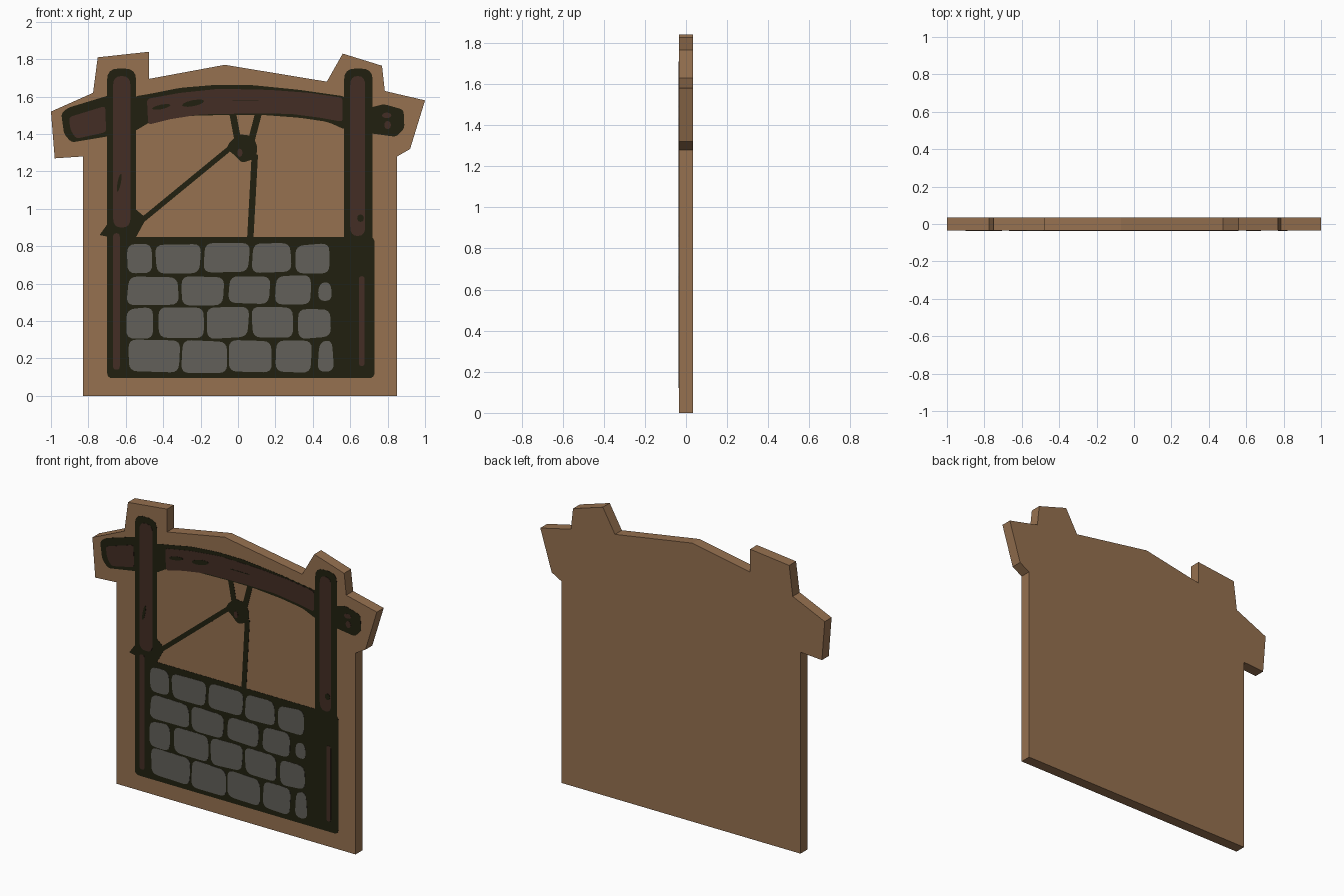
import bpy, bmesh, math, random
from mathutils import Vector

if "Cube" in bpy.data.objects:
    bpy.data.objects.remove(bpy.data.objects["Cube"])

random.seed(4)
FRONT = -0.034          # front face of the board
LAYER = 0.0012          # thickness of one painted layer


def material(name, rgb):
    m = bpy.data.materials.new(name)
    m.diffuse_color = (*rgb, 1)
    m.use_nodes = True
    m.node_tree.nodes["Principled BSDF"].inputs["Base Color"].default_value = m.diffuse_color
    return m


BOARD = material("light wood", (0.305, 0.165, 0.080))
INK = material("dark outline", (0.0152, 0.0144, 0.0052))
WOOD = material("dark wood", (0.056, 0.026, 0.018))
STONE = material("grey stone", (0.122, 0.115, 0.100))


def rounded(points, r, steps=4):
    """Round every corner of an outline with a small curve."""
    pts = [Vector(p) for p in points]
    out = []
    for i, p in enumerate(pts):
        a, b = pts[i - 1] - p, pts[(i + 1) % len(pts)] - p
        p0 = p + a.normalized() * min(r, a.length * 0.48)
        p1 = p + b.normalized() * min(r, b.length * 0.48)
        for k in range(steps + 1):
            t = k / steps
            out.append(p0 * (1 - t) ** 2 + p * 2 * t * (1 - t) + p1 * t * t)
    return out


def slab(name, outlines, y0, y1, mat):
    """Extrude x/z outlines from y0 (front) to y1 (back) as one object."""
    bm = bmesh.new()
    for pts in outlines:
        face = bm.faces.new([bm.verts.new((p[0], y0, p[1])) for p in pts])
        ext = bmesh.ops.extrude_face_region(bm, geom=[face], use_keep_orig=True)
        moved = [v for v in ext["geom"] if isinstance(v, bmesh.types.BMVert)]
        bmesh.ops.translate(bm, verts=moved, vec=(0, y1 - y0, 0))
    bmesh.ops.recalc_face_normals(bm, faces=bm.faces)
    bmesh.ops.triangulate(bm, faces=[f for f in bm.faces if len(f.verts) > 4])
    me = bpy.data.meshes.new(name)
    bm.to_mesh(me)
    bm.free()
    me.materials.append(mat)
    ob = bpy.data.objects.new(name, me)
    bpy.context.collection.objects.link(ob)


def paint(name, level, mat, *outlines):
    slab(name, outlines, FRONT - level * LAYER, FRONT, mat)


def rect(x0, x1, z0, z1, r=0.04, jitter=0.0):
    j = lambda: random.uniform(-jitter, jitter)
    corners = [(x0, z0), (x1, z0), (x1, z1), (x0, z1)]
    return rounded([(x + j(), z + j()) for x, z in corners], r)


def stroke(a, b, w):
    a, b = Vector(a), Vector(b)
    d = (b - a).normalized()
    n = Vector((-d.y, d.x)) * w / 2
    return [a + n, b + n, b - n, a - n]


def ellipse(x, z, rx, rz, tilt=0.0):
    pts = []
    for k in range(12):
        t = k * math.tau / 12
        u, v = rx * math.cos(t), rz * math.sin(t)
        pts.append((x + u * math.cos(tilt) - v * math.sin(tilt),
                    z + u * math.sin(tilt) + v * math.cos(tilt)))
    return pts


# Cut-out board
slab("board", [[
    (-.83, 0), (.85, 0), (.85, 1.28), (.92, 1.32), (1, 1.58), (.785, 1.63),
    (.77, 1.765), (.56, 1.83), (.475, 1.68), (-.07, 1.77), (-.475, 1.695),
    (-.475, 1.84), (-.75, 1.81), (-.775, 1.62), (-1, 1.52), (-.98, 1.27),
    (-.83, 1.28)]], FRONT, 0.035, BOARD)

# Dark outlines
paint("wall_outline", 1, INK, rect(-.70, .73, .095, .85, .03))
paint("post_outlines", 1, INK,
      rect(-.70, -.545, .20, 1.75, .06), rect(.567, .72, .70, 1.75, .06))
paint("beam_outline", 1, INK, rounded([
    (-.56, 1.60), (-.47, 1.615), (-.31, 1.647), (-.12, 1.663), (.06, 1.663),
    (.33, 1.636), (.58, 1.60), (.58, 1.42), (.48, 1.465), (.33, 1.487),
    (.12, 1.503), (-.04, 1.503), (-.26, 1.497), (-.47, 1.465), (-.56, 1.41)], .03))
paint("beam_end_outlines", 1, INK,
      rounded([(-.945, 1.51), (-.91, 1.54), (-.68, 1.61), (-.68, 1.39),
               (-.89, 1.355), (-.93, 1.40)], .02),
      rounded([(.70, 1.54), (.78, 1.56), (.885, 1.53), (.89, 1.43),
               (.845, 1.385), (.70, 1.405)], .02))

# Rope, knot and loop
paint("ropes", 1, INK,
      stroke((-.03, 1.335), (-.56, .90), .028),
      stroke((.09, 1.29), (.065, .83), .034),
      stroke((-.03, 1.52), (.0, 1.36), .036),
      stroke((.112, 1.52), (.07, 1.36), .036))
paint("rope_knot", 1, INK, rounded([
    (-.05, 1.35), (.0, 1.40), (.08, 1.39), (.105, 1.33), (.095, 1.27),
    (.02, 1.245), (-.01, 1.28), (-.06, 1.32)], .02))
paint("rope_tie", 1, INK,
      [(-.74, .86), (-.69, .93), (-.69, .85)], [(-.55, .84), (-.55, 1.0), (-.49, .95)])

# Wood fills
paint("post_wood", 2, WOOD,
      rect(-.668, -.575, .90, 1.71, .05), rect(-.668, -.632, .14, .87, .02),
      rect(.60, .68, .855, 1.71, .05), rect(.647, .677, .16, .64, .015))
paint("beam_wood", 2, WOOD, rounded([
    (-.487, 1.588), (-.31, 1.62), (-.10, 1.642), (.17, 1.636), (.385, 1.62),
    (.56, 1.594), (.56, 1.465), (.44, 1.487), (.28, 1.508), (.06, 1.51),
    (-.20, 1.505), (-.36, 1.48), (-.48, 1.45)], .02))
paint("beam_end_wood", 2, WOOD,
      rounded([(-.905, 1.49), (-.71, 1.55), (-.705, 1.41), (-.865, 1.375),
               (-.895, 1.42)], .02),
      ellipse(.795, 1.50, .025, .015), ellipse(.80, 1.448, .018, .022))
paint("knot_wood", 2, WOOD, ellipse(.01, 1.30, .014, .022))

# Grain marks on the wood
paint("grain_marks", 3, INK,
      ellipse(-.41, 1.545, .05, .012, .2), ellipse(-.24, 1.565, .06, .016, .2),
      stroke((-.03, 1.58), (.11, 1.58), .004),
      ellipse(-.635, 1.14, .009, .05, -.2), ellipse(.655, .95, .018, .02))

# Stones, one row per line: bottom, top, then left and right of each stone
rows = [
    (.66, .81, [(-.59, -.46), (-.44, -.20), (-.18, .06), (.08, .28), (.31, .49)]),
    (.49, .64, [(-.59, -.32), (-.295, -.075), (-.05, .17), (.20, .395)]),
    (.31, .47, [(-.59, -.45), (-.43, -.19), (-.165, .055), (.075, .29), (.315, .49)]),
    (.13, .295, [(-.59, -.31), (-.30, -.065), (-.055, .175), (.20, .395), (.43, .51)]),
    (.51, .61, [(.425, .50)]),
]
stones = [rect(a, b, z0, z1, .045, .008) for z0, z1, xs in rows for a, b in xs]
paint("wall_stones", 2, STONE, *stones)
